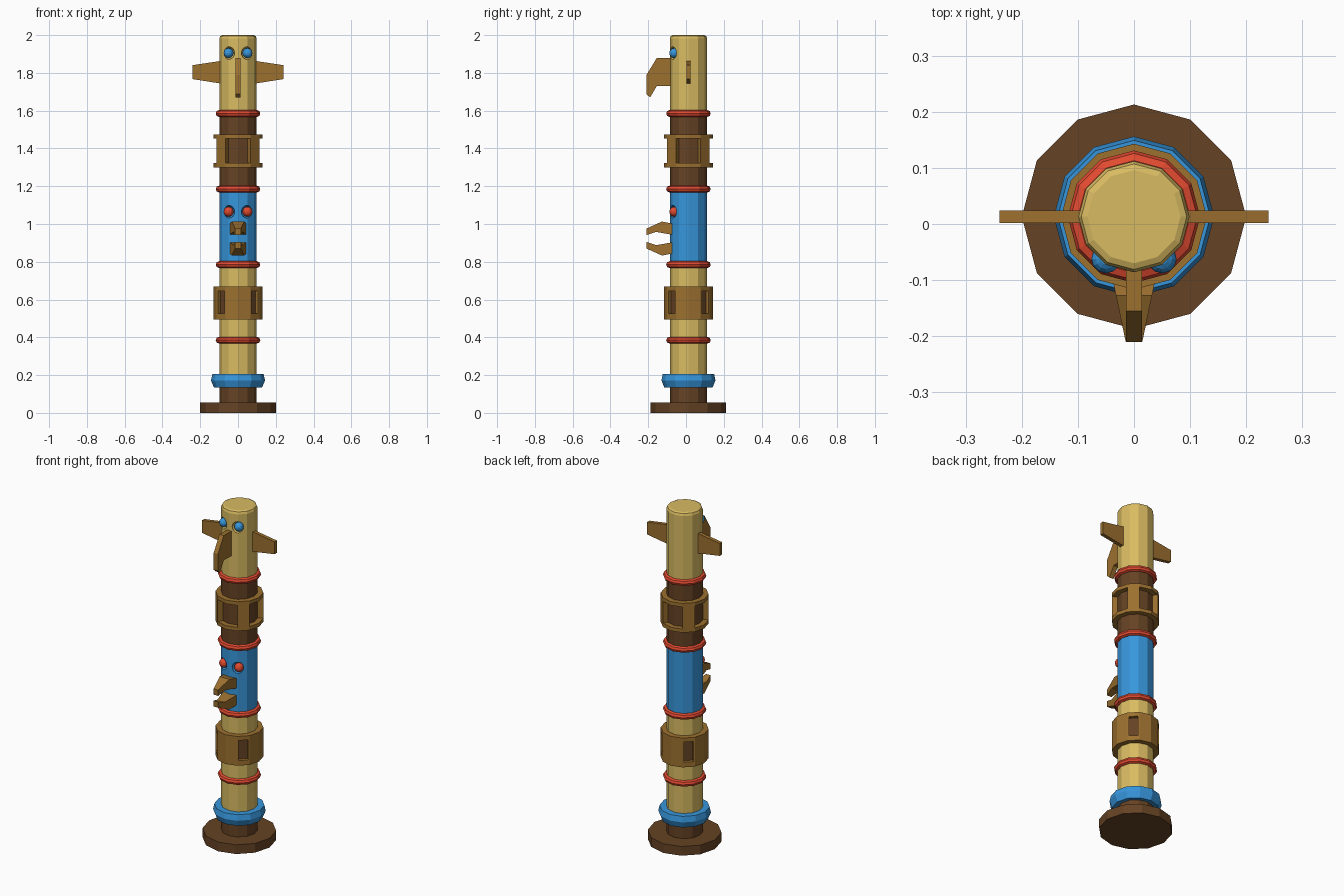
import bpy, bmesh, math
from mathutils import Vector

if "Cube" in bpy.data.objects:
    bpy.data.objects.remove(bpy.data.objects["Cube"])

CY = 0.013      # the pole axis sits slightly behind the origin
SIDES = 12


def material(name, *rgb):
    lin = [(c / 255 / 12.92) if c < 11 else ((c / 255 + 0.055) / 1.055) ** 2.4 for c in rgb]
    m = bpy.data.materials.new(name)
    m.use_nodes = True
    m.diffuse_color = (*lin, 1)
    m.node_tree.nodes["Principled BSDF"].inputs["Base Color"].default_value = (*lin, 1)
    return m


TAN = material("pale wood", 217, 187, 98)
DARK = material("dark wood", 101, 66, 36)
MID = material("golden brown wood", 156, 112, 47)
BLUE = material("blue paint", 55, 150, 220)
RED = material("red paint", 226, 74, 48)


def finish(name, bm, *mats):
    bmesh.ops.recalc_face_normals(bm, faces=bm.faces)
    mesh = bpy.data.meshes.new(name)
    bm.to_mesh(mesh)
    bm.free()
    for m in mats:
        mesh.materials.append(m)
    ob = bpy.data.objects.new(name, mesh)
    bpy.context.collection.objects.link(ob)
    return ob


def lathe_mesh(profile, closed=False):
    """Turn (radius, height) points round the pole axis; open ends get caps."""
    bm = bmesh.new()
    rings = []
    for r, z in profile:
        angles = [math.tau * i / SIDES for i in range(SIDES)]
        rings.append([bm.verts.new((r * math.cos(a), CY + r * math.sin(a), z)) for a in angles])
    pairs = list(zip(rings, rings[1:]))
    if closed:
        pairs.append((rings[-1], rings[0]))
    else:
        bm.faces.new(rings[0])
        bm.faces.new(rings[-1])
    for low, high in pairs:
        for i in range(SIDES):
            j = (i + 1) % SIDES
            bm.faces.new((low[i], low[j], high[j], high[i]))
    return bm


def lathe(name, mat, profile, closed=False):
    return finish(name, lathe_mesh(profile, closed), mat)


def slab(name, mat, outline, place):
    """Solid from an outline; place(point, side) gives each 3D corner."""
    bm = bmesh.new()
    a, b = [[bm.verts.new(place(p, s)) for p in outline] for s in (-1, 1)]
    bm.faces.new(a)
    bm.faces.new(b)
    for i in range(len(a)):
        j = (i + 1) % len(a)
        bm.faces.new((a[i], a[j], b[j], b[i]))
    return finish(name, bm, mat)


def ball(name, mat, centre, radius):
    bm = bmesh.new()
    bmesh.ops.create_uvsphere(bm, u_segments=12, v_segments=8, radius=radius)
    bmesh.ops.translate(bm, verts=bm.verts, vec=centre)
    return finish(name, bm, mat)


# Foot, pole sections and collar
lathe("base_disc", DARK, [(0.2, 0), (0.2, 0.055)])
lathe("pole_foot", DARK, [(0.099, 0.05), (0.099, 0.17)])
lathe("pole_lower", TAN, [(0.099, 0.17), (0.099, 0.785)])
lower_face = lathe("pole_blue_face", BLUE, [(0.099, 0.785), (0.099, 1.185)])
lathe("pole_dark", DARK, [(0.099, 1.185), (0.099, 1.585)])
upper_face = lathe("pole_bird_face", TAN,
                   [(0.099, 1.585), (0.099, 1.982), (0.094, 1.995), (0.083, 2.0)])
lathe("blue_collar", BLUE, [(0.09, 0.14), (0.128, 0.135), (0.143, 0.172),
                            (0.136, 0.205), (0.09, 0.205)], True)

# Red rings between the sections
for n, z in enumerate((0.385, 0.785, 1.185, 1.585)):
    ring = [(0.1 + 0.018 * math.cos(math.tau * k / 8), z + 0.018 * math.sin(math.tau * k / 8))
            for k in range(8)]
    lathe(f"red_ring_{n + 1}", RED, ring, True)

# Lower band with a recessed window on each diagonal
bm = lathe_mesh([(0.09, 0.495), (0.13, 0.495), (0.13, 0.67), (0.09, 0.67)], True)
bmesh.ops.recalc_face_normals(bm, faces=bm.faces)
bm.normal_update()
windows = []
for f in bm.faces:
    c = f.calc_center_median() - Vector((0, CY, 0))
    if abs(f.normal.z) < 0.1 and c.xy.length > 0.11 and abs(abs(c.x) - abs(c.y)) < 0.01:
        windows.append(f)
for f in windows:
    out = f.normal.copy()
    bmesh.ops.inset_region(bm, faces=[f], thickness=0.008, use_even_offset=True)
    for v in f.verts:       # leave a taller rail above and below
        v.co.z = 0.525 if v.co.z < 0.58 else 0.645
    panel = bmesh.ops.extrude_discrete_faces(bm, faces=[f])["faces"][0]
    bmesh.ops.translate(bm, verts=panel.verts, vec=out * -0.02)
    panel.material_index = 1
finish("lower_window_band", bm, MID, DARK)

# Upper cage: two rails joined by posts on the diagonals
for name, z in (("bottom", 1.3), ("top", 1.453)):
    lathe(f"cage_{name}_rail", MID, [(0.09, z), (0.13, z), (0.13, z + 0.022), (0.09, z + 0.022)], True)
for n in range(4):
    a = math.pi / 2 * n + math.pi / 6
    corners = [(r * math.cos(t), CY + r * math.sin(t))
               for r, t in ((0.09, a), (0.13, a), (0.13, a + math.pi / 6), (0.09, a + math.pi / 6))]
    slab(f"cage_post_{n + 1}", MID, corners, lambda p, s: (*p, 1.3875 + 0.068 * s))

# Eyes seated in carved sockets
for face, z, mat, label in ((upper_face, 1.905, BLUE, "upper"), (lower_face, 1.065, RED, "lower")):
    for side, x in (("left", 0.05), ("right", -0.05)):
        cutter = ball("socket_cutter", mat, (x, -0.073, z), 0.034)
        cutter.hide_render = True
        mod = face.modifiers.new("socket", "BOOLEAN")
        mod.operation = "DIFFERENCE"
        mod.solver = "EXACT"
        mod.object = cutter
        bpy.context.view_layer.objects.active = face
        bpy.ops.object.modifier_apply(modifier=mod.name)
        bpy.data.objects.remove(cutter)
        while len(face.data.materials) > 1:
            face.data.materials.pop()
        ball(f"{label}_eye_{side}", mat, (x, -0.062, z), 0.026)

# Hooked upper beak
hook = [(-0.06, 1.878), (-0.155, 1.878), (-0.21, 1.788), (-0.21, 1.688),
        (-0.19, 1.67), (-0.155, 1.73), (-0.06, 1.73)]
slab("hooked_beak", MID, hook, lambda p, s: (0.014 * s, *p))

# Open lower beak, narrowing to the tip, mirrored about its gape
jaw = [(-0.06, 0.077), (-0.127, 0.09), (-0.209, 0.053), (-0.209, 0.018),
       (-0.158, 0.035), (-0.06, 0.018)]
for name, flip in (("upper", 1), ("lower", -1)):
    slab(f"{name}_jaw", MID, jaw,
         lambda p, s: (s * (0.015 + 0.21 * (p[0] + 0.209)), p[0], 0.923 + flip * p[1]))

# Wings
wing = [(0.08, 1.865), (0.24, 1.841), (0.24, 1.767), (0.08, 1.742)]
for side, flip in (("left", 1), ("right", -1)):
    slab(f"wing_{side}", MID, wing, lambda p, s: (flip * p[0], CY + 0.011 * s, p[1]))
